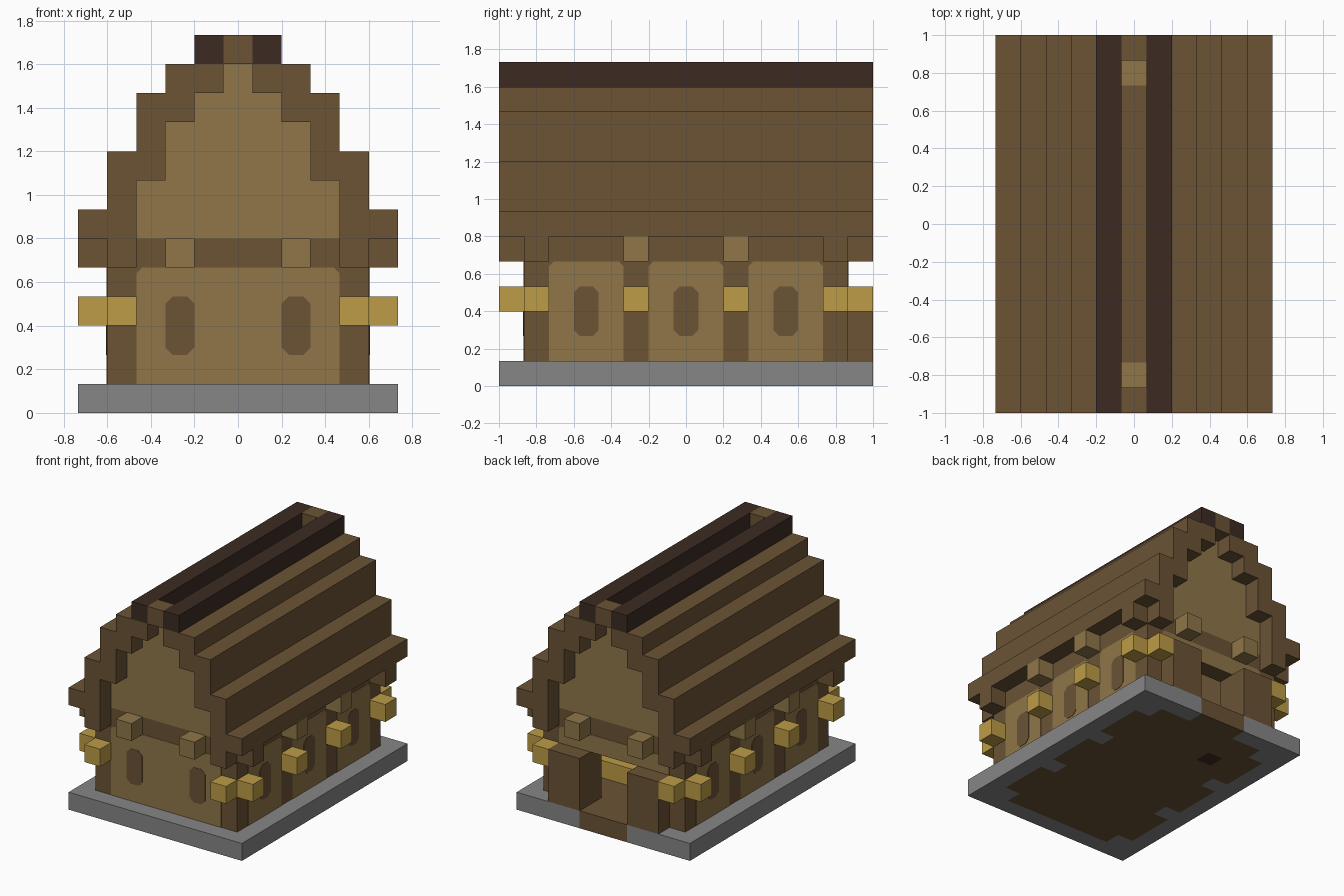
import bpy, bmesh
from mathutils import Vector

U = 2 / 15  # one block

if "Cube" in bpy.data.objects:
    bpy.data.objects.remove(bpy.data.objects["Cube"], do_unlink=True)


def make_material(name, hex_code):
    srgb = [int(hex_code[i:i + 2], 16) / 255 for i in (0, 2, 4)]
    colour = [((c + 0.055) / 1.055) ** 2.4 for c in srgb] + [1]
    mat = bpy.data.materials.new(name)
    mat.use_nodes = True
    mat.diffuse_color = colour
    mat.node_tree.nodes["Principled BSDF"].inputs["Base Color"].default_value = colour
    return mat


BROWN = make_material("timber brown", "6B5335")
TAN = make_material("plaster tan", "907649")
GOLD = make_material("lantern gold", "BD9C47")
GREY = make_material("stone grey", "868686")
DARK = make_material("ridge dark brown", "3C2B22")


def finish(name, bm, mats):
    bmesh.ops.recalc_face_normals(bm, faces=bm.faces)
    mesh = bpy.data.meshes.new(name)
    bm.to_mesh(mesh)
    bm.free()
    for m in mats:
        mesh.materials.append(m)
    obj = bpy.data.objects.new(name, mesh)
    bpy.context.collection.objects.link(obj)
    return obj


def box(name, mat, x, y, z, chamfer=0, axis=0, top_only=False):
    """Box from block ranges; chamfer cuts the corners seen along the axis."""
    bm = bmesh.new()
    bmesh.ops.create_cube(bm, size=1)
    for v in bm.verts:
        v.co = Vector([U * ((a + b) / 2 + c * abs(b - a))
                       for (a, b), c in zip((x, y, z), v.co)])
    if chamfer:
        mid = U * sum(z) / 2
        edges = []
        for e in bm.edges:
            d = e.verts[0].co - e.verts[1].co
            along = abs(d[axis]) > 0.99 * d.length
            if along and (not top_only or e.verts[0].co.z > mid):
                edges.append(e)
        bmesh.ops.bevel(bm, geom=edges, offset=chamfer * U, segments=1, affect='EDGES')
    return finish(name, bm, [mat])


def mirrored(r, s):
    return (r[0] * s, r[1] * s)


def four(name, mat, x, y, z):
    for sx in (-1, 1):
        for sy in (-1, 1):
            box(name, mat, mirrored(x, sx), mirrored(y, sy), z)


# Base slab: stone border and post footings, timber floor and path, one dark tile
def base_colour(x, y):
    ax, ay = abs(x), abs(y)
    if ax < 1.5 and y > 6.5:
        return 1
    if ax > 4.5 or ay > 6.5:
        return 0
    if ax > 3.5 and (ay > 5.5 or 1.5 < ay < 2.5):
        return 0
    return 2 if -2.5 < x < -1.5 and 3.5 < y < 4.5 else 1


bm = bmesh.new()
bmesh.ops.create_grid(bm, x_segments=11, y_segments=15, size=0.5)
for v in bm.verts:
    v.co = Vector((v.co.x * 11 * U, v.co.y * 15 * U, 0))
ext = bmesh.ops.extrude_face_region(bm, geom=bm.faces[:], use_keep_orig=True)
for g in ext["geom"]:
    if isinstance(g, bmesh.types.BMVert):
        g.co.z += U
for f in bm.faces:
    c = f.calc_center_median() / U
    f.material_index = base_colour(c.x * 0.99, c.y * 0.99)
finish("base_slab", bm, [GREY, BROWN, DARK])

# Timber walls with a doorway at the back
for s in (-1, 1):
    box("side_wall", BROWN, mirrored((3.5, 4.5), s), (-6.5, 6.5), (1, 6))
    box("back_wall_side", BROWN, mirrored((1.5, 3.5), s), (5.5, 6.5), (1, 4))
    box("porch_block", BROWN, mirrored((1.5, 3.5), s), (6.5, 7.5), (1, 4))
box("front_wall", BROWN, (-3.5, 3.5), (-6.5, -5.5), (1, 6))
box("back_wall_top", BROWN, (-3.5, 3.5), (5.5, 6.5), (4, 6))
box("straw_bed", GOLD, (0.5, 3.5), (0.5, 3.5), (1, 2))

# Plaster panels and painted windows
T = 0.02
box("front_panel", TAN, (-3.5, 3.5), (-6.5 - T, -6.5), (1, 5), 0.2, 1, True)
box("back_panel", TAN, (-3.5, 3.5), (6.5, 6.5 + T), (4, 5), 0.2, 1, True)
for s in (-1, 1):
    box("front_window", BROWN, mirrored((1.5, 2.5), s), (-6.5 - 2 * T, -6.5), (2, 4), 0.25, 1)
    for y0, y1 in ((-5.5, -2.5), (-1.5, 1.5), (2.5, 5.5)):
        if y0 == -1.5:
            y0, y1 = -2 + 0.5, 2 - 0.5
        mid = -4 if y0 < -2 else 4 if y0 > 2 else 0
        lo, hi = (y0, y1)
        box("side_panel", TAN, mirrored((4.5, 4.5 + T), s), (lo, hi), (1, 5), 0.2, 0, True)
        box("side_window", BROWN, mirrored((4.5, 4.5 + 2 * T), s),
            (mid - 0.5, mid + 0.5), (2, 4), 0.25, 0)

# Lanterns and beam ends around the walls
four("front_lantern", GOLD, (3.5, 4.5), (6.5, 7.5), (3, 4))
four("corner_lantern", GOLD, (4.5, 5.5), (5.5, 6.5), (3, 4))
four("side_lantern", GOLD, (4.5, 5.5), (1.5, 2.5), (3, 4))
four("gable_bracket", BROWN, (3.5, 4.5), (6.5, 7.5), (5, 6))
four("eave_bracket", BROWN, (4.5, 5.5), (5.5, 6.5), (5, 6))
four("gable_beam_end", TAN, (1.5, 2.5), (6.5, 7.5), (5, 6))
four("side_beam_end", TAN, (4.5, 5.5), (1.5, 2.5), (5, 6))

# Stepped gables
for s in (-1, 1):
    for half, z in ((3.5, (6, 8)), (2.5, (8, 10)), (1.5, (10, 11)), (0.5, (11, 12))):
        box("gable_step", TAN, (-half, half), mirrored((5.5, 6.5), s), z)

# Stepped roof: one closed profile swept along the house, per side
outline = [(3.5, 6), (5.5, 6), (5.5, 7), (4.5, 7), (4.5, 9), (3.5, 9), (3.5, 11),
           (2.5, 11), (2.5, 12), (0.5, 12), (0.5, 11), (1.5, 11), (1.5, 10),
           (2.5, 10), (2.5, 8), (3.5, 8)]
for s in (-1, 1):
    bm = bmesh.new()
    face = bm.faces.new([bm.verts.new((s * x * U, -1, z * U)) for x, z in outline])
    ext = bmesh.ops.extrude_face_region(bm, geom=[face], use_keep_orig=True)
    for g in ext["geom"]:
        if isinstance(g, bmesh.types.BMVert):
            g.co.y = 1
    finish("roof_slope", bm, [BROWN])
    box("ridge_beam", DARK, mirrored((0.5, 1.5), s), (-7.5, 7.5), (12, 13))
    box("ridge_end", BROWN, (-0.5, 0.5), mirrored((6.5, 7.5), s), (12, 13))
box("ridge_trough", BROWN, (-0.5, 0.5), (-5.5, 5.5), (11, 12))
